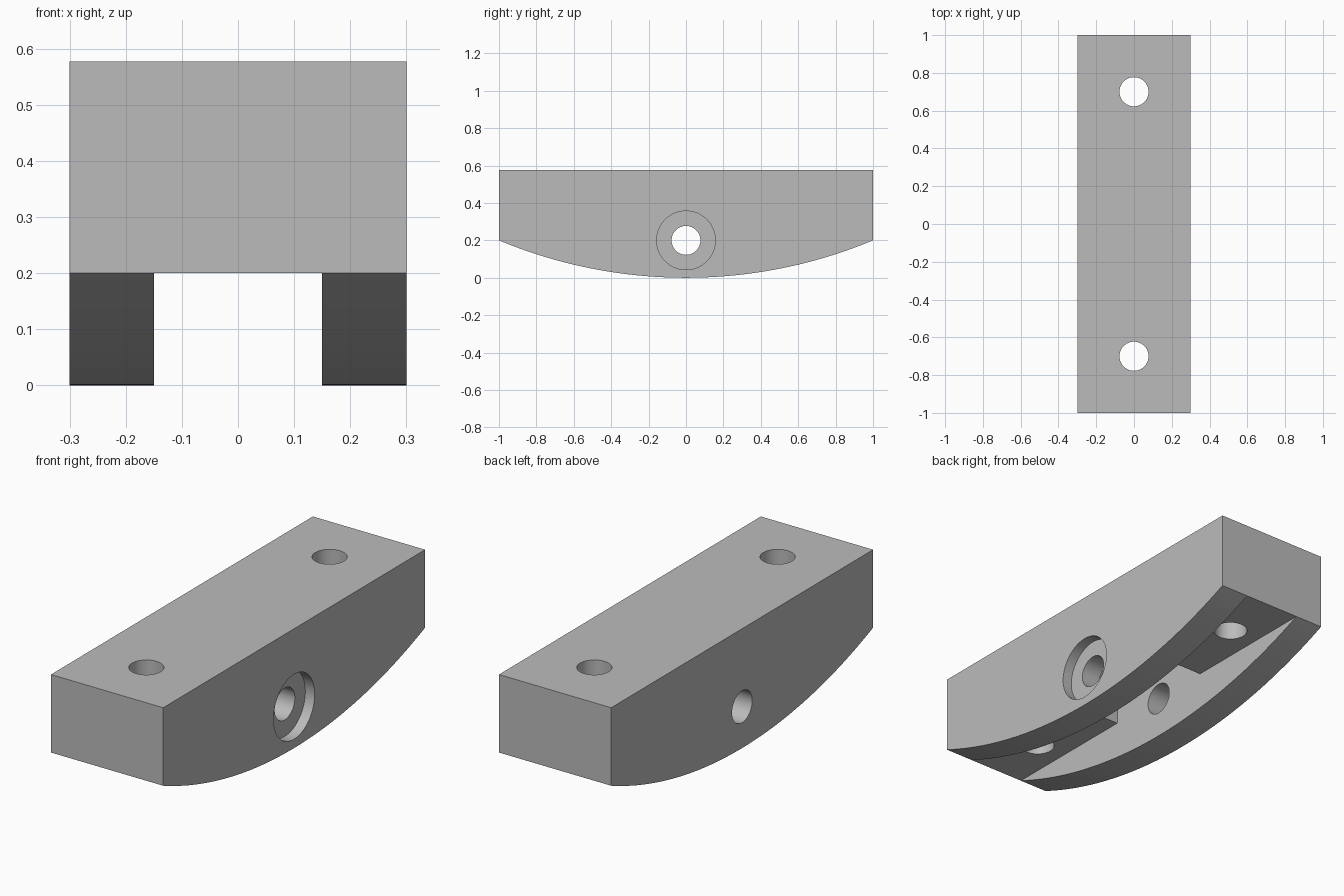
import bpy, bmesh, math
from mathutils import Matrix

cube = bpy.data.objects.get("Cube")
if cube:
    bpy.data.objects.remove(cube, do_unlink=True)

HALF_W, SLOT_W, TOP, SHOULDER = 0.3, 0.15, 0.577, 0.2
AXLE_R, BORE_R, BORE_DEPTH = 0.077, 0.157, 0.05

grey = bpy.data.materials.new("plain grey")
grey.use_nodes = True
colour = (0.5, 0.5, 0.5, 1)
grey.diffuse_color = colour
grey.node_tree.nodes["Principled BSDF"].inputs["Base Color"].default_value = colour


def make_object(name, bm):
    bmesh.ops.recalc_face_normals(bm, faces=bm.faces)
    mesh = bpy.data.meshes.new(name)
    bm.to_mesh(mesh)
    bm.free()
    mesh.materials.append(grey)
    obj = bpy.data.objects.new(name, mesh)
    bpy.context.collection.objects.link(obj)
    return obj


def box(name, x, y, z0, z1):
    bm = bmesh.new()
    size = Matrix.Diagonal((2 * x, 2 * y, z1 - z0, 1))
    bmesh.ops.create_cube(bm, size=1, matrix=Matrix.Translation((0, 0, (z0 + z1) / 2)) @ size)
    return make_object(name, bm)


def cylinder(name, radius, length, centre, along_x=False):
    turn = Matrix.Rotation(math.pi / 2 if along_x else 0, 4, 'Y')
    bm = bmesh.new()
    bmesh.ops.create_cone(bm, cap_ends=True, segments=64, radius1=radius, radius2=radius,
                          depth=length, matrix=Matrix.Translation(centre) @ turn)
    return make_object(name, bm)


# Body: block with a curved underside, extruded across x
arc_r = (1 + SHOULDER ** 2) / (2 * SHOULDER)
half_angle = math.asin(1 / arc_r)
steps = 64
profile = [(1, TOP), (-1, TOP)]
for i in range(steps + 1):
    a = half_angle * (2 * i / steps - 1)
    profile.append((arc_r * math.sin(a), arc_r * (1 - math.cos(a))))
bm = bmesh.new()
side = bm.faces.new([bm.verts.new((-HALF_W, y, z)) for y, z in profile])
extruded = bmesh.ops.extrude_face_region(bm, geom=[side])["geom"]
bmesh.ops.translate(bm, vec=(2 * HALF_W, 0, 0),
                    verts=[v for v in extruded if isinstance(v, bmesh.types.BMVert)])
body = make_object("rocker_body", bm)

# Cutters: long slot, wheel pocket, axle hole, counterbore, mounting holes
cutters = [
    box("slot_cutter", SLOT_W, 1.2, -0.2, SHOULDER),
    box("pocket_cutter", SLOT_W, 0.3, -0.1, 0.5),
    cylinder("axle_hole_cutter", AXLE_R, 1, (0, 0, SHOULDER), True),
    cylinder("counterbore_cutter", BORE_R, 0.2, (HALF_W - BORE_DEPTH + 0.1, 0, SHOULDER), True),
]
for name, y in (("front", -0.7), ("back", 0.7)):
    cutters.append(cylinder(name + "_mounting_hole_cutter", AXLE_R, 1, (0, y, 0.4)))

bpy.ops.object.select_all(action='DESELECT')
bpy.context.view_layer.objects.active = body
body.select_set(True)
for cutter in cutters:
    cut = body.modifiers.new(cutter.name, 'BOOLEAN')
    cut.operation = 'DIFFERENCE'
    cut.solver = 'EXACT'
    cut.object = cutter
    bpy.ops.object.modifier_apply(modifier=cut.name)
    bpy.data.objects.remove(cutter, do_unlink=True)

bpy.ops.object.shade_smooth_by_angle(angle=math.radians(20))
